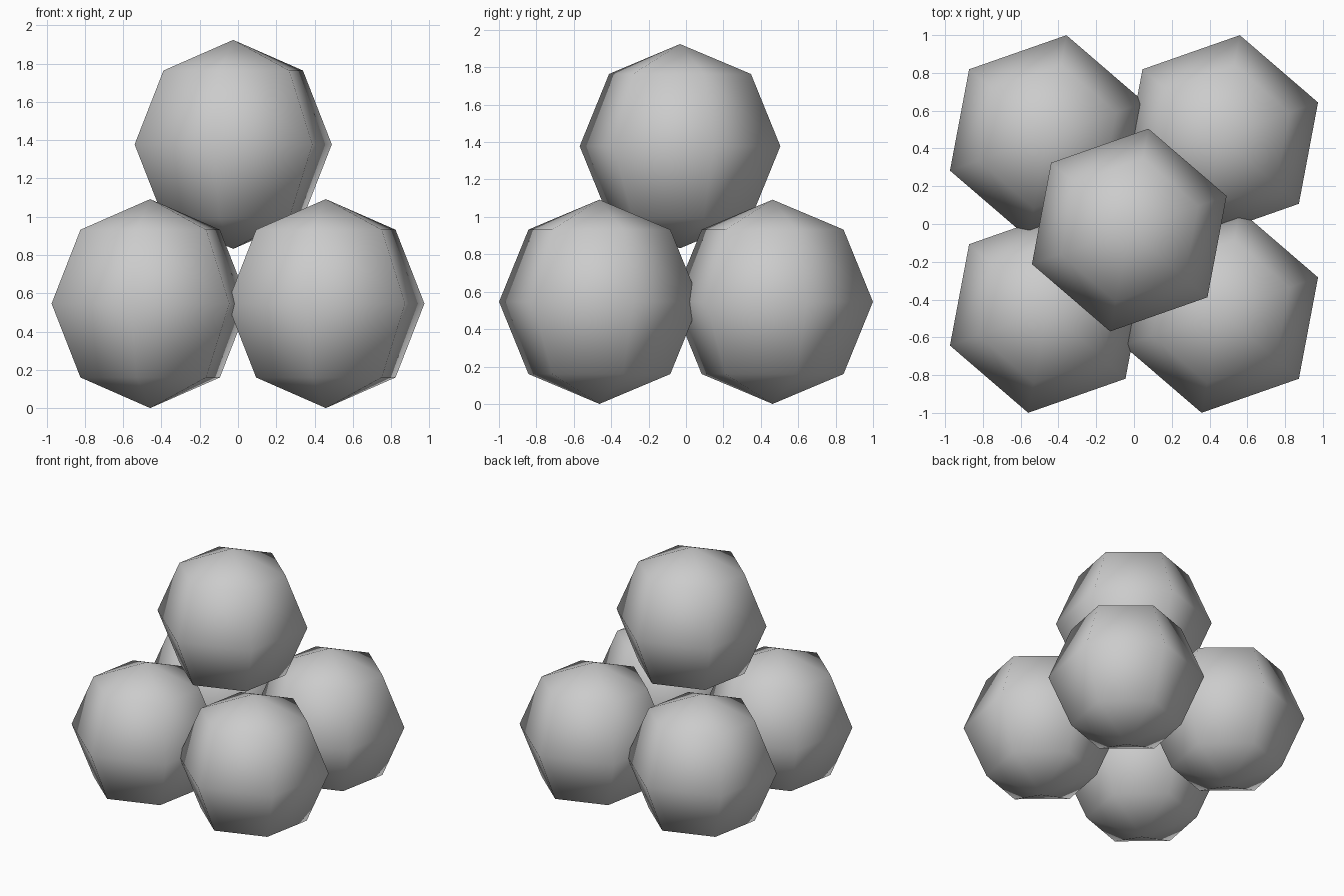
import bpy
from math import radians

cube = bpy.data.objects.get("Cube")
if cube:
    bpy.data.objects.remove(cube, do_unlink=True)

# Plain grey material
grey = bpy.data.materials.new("stone grey")
grey.use_nodes = True
GREY = (0.6, 0.6, 0.6, 1)
grey.diffuse_color = GREY
grey.node_tree.nodes["Principled BSDF"].inputs["Base Color"].default_value = GREY

RADIUS = 0.546
SPACING_X = 0.459
SPACING_Y = 0.463
TWIST = radians(-10.7)


def ball(name, x, y, z):
    """Coarse six-sided ball, smooth shaded."""
    bpy.ops.mesh.primitive_uv_sphere_add(
        segments=6, ring_count=4, radius=RADIUS,
        location=(x, y, z), rotation=(0, 0, TWIST))
    ob = bpy.context.object
    ob.name = name
    ob.data.materials.append(grey)
    bpy.ops.object.shade_smooth()


# Four balls in a square at the base
for depth, sy in (("front", -1), ("back", 1)):
    for side, sx in (("right", -1), ("left", 1)):
        ball(f"{depth}_{side}_ball", sx * SPACING_X, sy * SPACING_Y, RADIUS)

# One ball resting on top, slightly off centre
ball("top_ball", -0.025, -0.032, 1.378)
